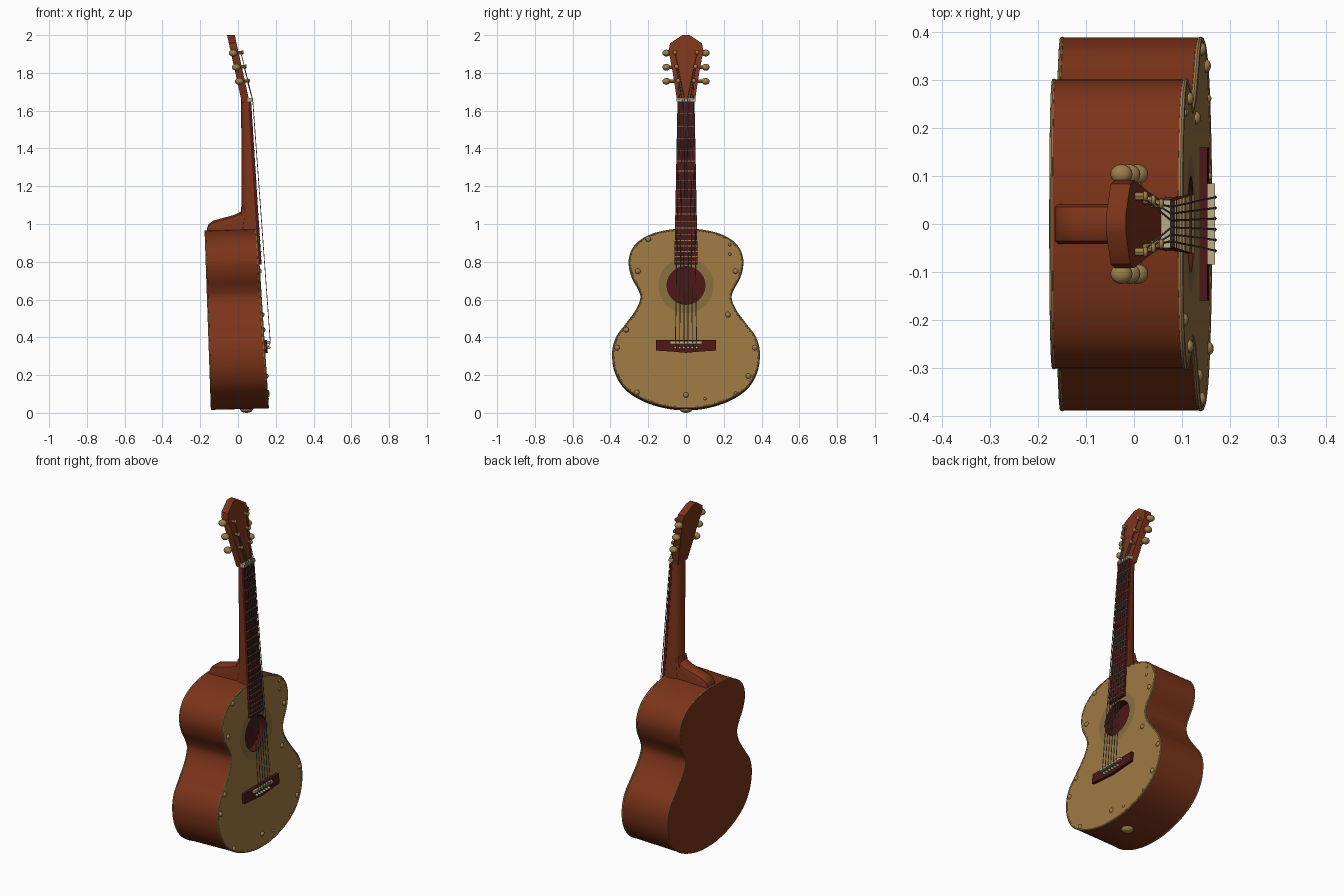
import bpy, bmesh, math
from mathutils import Vector

if "Cube" in bpy.data.objects:
    bpy.data.objects.remove(bpy.data.objects["Cube"])


def material(name, r, g, b):
    m = bpy.data.materials.new(name)
    m.diffuse_color = (r, g, b, 1)
    m.use_nodes = True
    m.node_tree.nodes["Principled BSDF"].inputs["Base Color"].default_value = m.diffuse_color
    return m


WOOD = material("red_brown_wood", 0.20, 0.034, 0.010)
SPRUCE = material("golden_spruce", 0.34, 0.19, 0.055)
ROSETTE = material("olive_rosette", 0.25, 0.15, 0.05)
DARK = material("dark_rosewood", 0.075, 0.009, 0.009)
BRASS = material("aged_brass", 0.34, 0.21, 0.075)
BONE = material("bone", 0.50, 0.42, 0.27)
STEEL = material("string_steel", 0.22, 0.20, 0.18)


def finish(name, bm, mats):
    bmesh.ops.recalc_face_normals(bm, faces=bm.faces)
    me = bpy.data.meshes.new(name)
    bm.to_mesh(me)
    bm.free()
    for m in mats:
        me.materials.append(m)
    ob = bpy.data.objects.new(name, me)
    bpy.context.collection.objects.link(ob)
    return ob


def loft(name, rings, mats, bands=None):
    """Skin a list of rings and cap both ends; bands gives the material slot of each strip."""
    bm = bmesh.new()
    vs = [[bm.verts.new(p) for p in r] for r in rings]
    n = len(rings[0])
    bands = bands or [0] * (len(rings) + 1)
    bm.faces.new(vs[0]).material_index = bands[0]
    for k in range(len(vs) - 1):
        for i in range(n):
            j = (i + 1) % n
            f = bm.faces.new((vs[k][i], vs[k][j], vs[k + 1][j], vs[k + 1][i]))
            f.material_index = bands[k + 1]
    bm.faces.new(vs[-1]).material_index = bands[-1]
    return finish(name, bm, mats)


def tube(name, pts, r, mat, cyclic=False, res=2):
    cu = bpy.data.curves.new(name + "_path", 'CURVE')
    cu.dimensions = '3D'
    cu.bevel_depth, cu.bevel_resolution, cu.use_fill_caps = r, res, True
    sp = cu.splines.new('POLY')
    sp.points.add(len(pts) - 1)
    for p, q in zip(sp.points, pts):
        p.co = (*q, 1)
    sp.use_cyclic_u = cyclic
    tmp = bpy.data.objects.new(name + "_path", cu)
    bpy.context.collection.objects.link(tmp)
    me = bpy.data.meshes.new_from_object(tmp.evaluated_get(bpy.context.evaluated_depsgraph_get()))
    bpy.data.objects.remove(tmp)
    me.materials.clear()
    me.materials.append(mat)
    ob = bpy.data.objects.new(name, me)
    bpy.context.collection.objects.link(ob)
    return ob


def ball(name, c, s, mat):
    bm = bmesh.new()
    bmesh.ops.create_uvsphere(bm, u_segments=16, v_segments=10, radius=1)
    for v in bm.verts:
        v.co = Vector([c[i] + v.co[i] * s[i] for i in range(3)])
    return finish(name, bm, [mat])


def front(z):       # tilted soundboard plane
    return 0.162 - 0.064 * z


def back(z):
    return -0.143 - 0.035 * z


# Body outline: smooth spline through half-profile points, mirrored
half = [(0, .973), (.1, .966), (.2, .938), (.272, .885), (.301, .81), (.287, .73), (.25, .66),
        (.238, .61), (.262, .545), (.32, .465), (.368, .40), (.389, .32), (.375, .22), (.32, .132),
        (.22, .068), (.1, .032), (0, .024)]
ctrl = [Vector(p) for p in half + [(-y, z) for y, z in half[-2:0:-1]]]
outline = []
for i in range(len(ctrl)):
    a, b, c, d = (ctrl[(i + k) % len(ctrl)] for k in (-1, 0, 1, 2))
    for s in range(5):
        t = s / 5
        outline.append(0.5 * (2 * b + (c - a) * t + (2 * a - 5 * b + 4 * c - d) * t * t
                              + (3 * b - a - 3 * c + d) * t ** 3))

# Body with back, sides, soundboard, rosette and recessed sound hole
HZ = 0.675


def hole_ring(r, dx):
    ring = []
    for y, z in outline:
        a = math.atan2(z - HZ, y)
        zz = HZ + r * math.sin(a)
        ring.append((front(zz) + dx, r * math.cos(a), zz))
    return ring


back_ring = [(back(z), y, z - 0.008) for y, z in outline]
front_ring = [(front(z), y, z) for y, z in outline]
loft("body", [back_ring, front_ring, hole_ring(.146, 0), hole_ring(.1, 0), hole_ring(.1, -.05)],
     [WOOD, SPRUCE, ROSETTE, DARK], [0, 0, 1, 2, 3, 3])
tube("front_binding", [(x - .003, y * .99, .5 + (z - .5) * .992) for x, y, z in front_ring],
     .006, BRASS, True)
tube("back_binding", [(x + .004, y * .995, .49 + (z - .49) * .996) for x, y, z in back_ring],
     .004, BRASS, True)

# Neck: rounded back, tapering upward
neck = []
for z, w, xb in [(.95, .058, .0), (1.03, .056, .012), (1.1, .054, .018), (1.4, .049, .018), (1.67, .045, .016)]:
    xf = front(z) - .001
    neck.append([(xf - (xf - xb) * math.sin(math.pi * i / 14) ** .7, w * math.cos(math.pi * i / 14), z)
                 for i in range(15)])
loft("neck", neck, [WOOD])

# Heel: side profile extruded across the width, with rounded edges
heel = [(.095, .94), (.095, 1.1), (.022, 1.1), (.015, 1.066), (-.02, 1.048), (-.08, 1.032),
        (-.13, 1.018), (-.155, 1.0), (-.165, .975), (-.165, .94)]
loft("heel", [[(x, y, z - dz) for x, z in heel] for y, dz in
              [(-.042, .03), (-.036, .01), (-.02, 0), (.02, 0), (.036, .01), (.042, .03)]], [WOOD])

# Fretboard and frets
Z0, Z1 = .785, 1.655


def half_width(z):
    return .062 + (.045 - .062) * (z - Z0) / (Z1 - Z0)


def bar(name, z0, z1, w0, w1, lo, hi, mat):
    return loft(name, [[(front(z) + d, y, z) for d, y in [(lo, -w), (hi, -w), (hi, w), (lo, w)]]
                       for z, w in [(z0, w0), (z1, w1)]], [mat])


bar("fretboard", Z0, Z1, half_width(Z0), half_width(Z1), -.003, .013, DARK)
for n in range(1, 20):
    z = 1.655 - 1.28 * (1 - 2 ** (-n / 12))
    w = half_width(z)
    bar("fret", z - .002, z + .002, w, w, .01, .016, BRASS)
bar("nut", 1.648, 1.667, .05, .05, -.005, .021, BONE)

# Headstock, tilted back


def head_x(z):
    return .06 - (z - 1.65) * .22


head = [(.045, 1.64), (.053, 1.69), (.07, 1.80), (.092, 1.92), (.084, 1.957), (.02, 2.0)]
head += [(-y, z) for y, z in reversed(head)]
loft("headstock", [[(head_x(z) - d, y, z) for y, z in head] for d in (0, .041)], [WOOD])

# Tuning machines
posts = {}
for side in (-1, 1):
    for k, z in enumerate((1.755, 1.83, 1.905)):
        x, y = head_x(z), side * (.042 + .008 * k)
        tube("tuner_post", [(x - .01, y, z), (x + .02, y, z + .004)], .009, BRASS)
        ball("post_cap", (x + .02, y, z + .004), (.006, .011, .011), BRASS)
        tube("tuner_shaft", [(x - .03, side * .05, z), (x - .03, side * .1, z)], .009, BRASS)
        ball("tuner_knob", (x - .03, side * .104, z), (.023, .021, .018), BRASS)
        posts[side, k] = (x + .012, y, z)

# Bridge, saddle
bridge = [(-.16, .33), (-.08, .325), (0, .318), (.08, .325), (.16, .33), (.16, .386), (-.16, .386)]
loft("bridge", [[(front(z) + d, y, z) for y, z in bridge] for d in (-.003, .016)], [DARK])
bar("saddle", .366, .38, .085, .085, .01, .031, BONE)

# Strings with bridge pins
for i in range(6):
    t = (i - 2.5) / 2.5
    side, k = (-1, i) if i < 3 else (1, 5 - i)
    ys = t * .056
    ball("bridge_pin", (front(.345) + .021, ys, .345), (.011, .007, .007), BONE)
    tube("string", [(front(.345) + .018, ys, .345), (front(.373) + .033, ys, .373),
                    (front(1.657) + .022, t * .036, 1.657), posts[side, k]], .0022, STEEL, res=1)

# Studs around the soundboard
for y, z in [(-.2, .92), (-.255, .75), (-.317, .44), (-.365, .345), (-.26, .108), (0, .095), (.1, .075),
             (.33, .195), (.262, .105), (.365, .345), (.222, .52), (.262, .75), (.232, .84), (.232, .89)]:
    r = .008 if (y, z) in [(.1, .075), (.232, .84), (.232, .89), (.262, .105)] else .014
    ball("stud", (front(z), y, z), (r * .8, r, r), BRASS)

# Strap button on the bottom
ball("end_button", (.045, 0, .02), (.034, .034, .02), BRASS)

bpy.ops.object.select_all(action='DESELECT')
for ob in bpy.context.scene.objects:
    ob.select_set(True)
    bpy.context.view_layer.objects.active = ob
bpy.ops.object.shade_smooth_by_angle(angle=math.radians(35))
